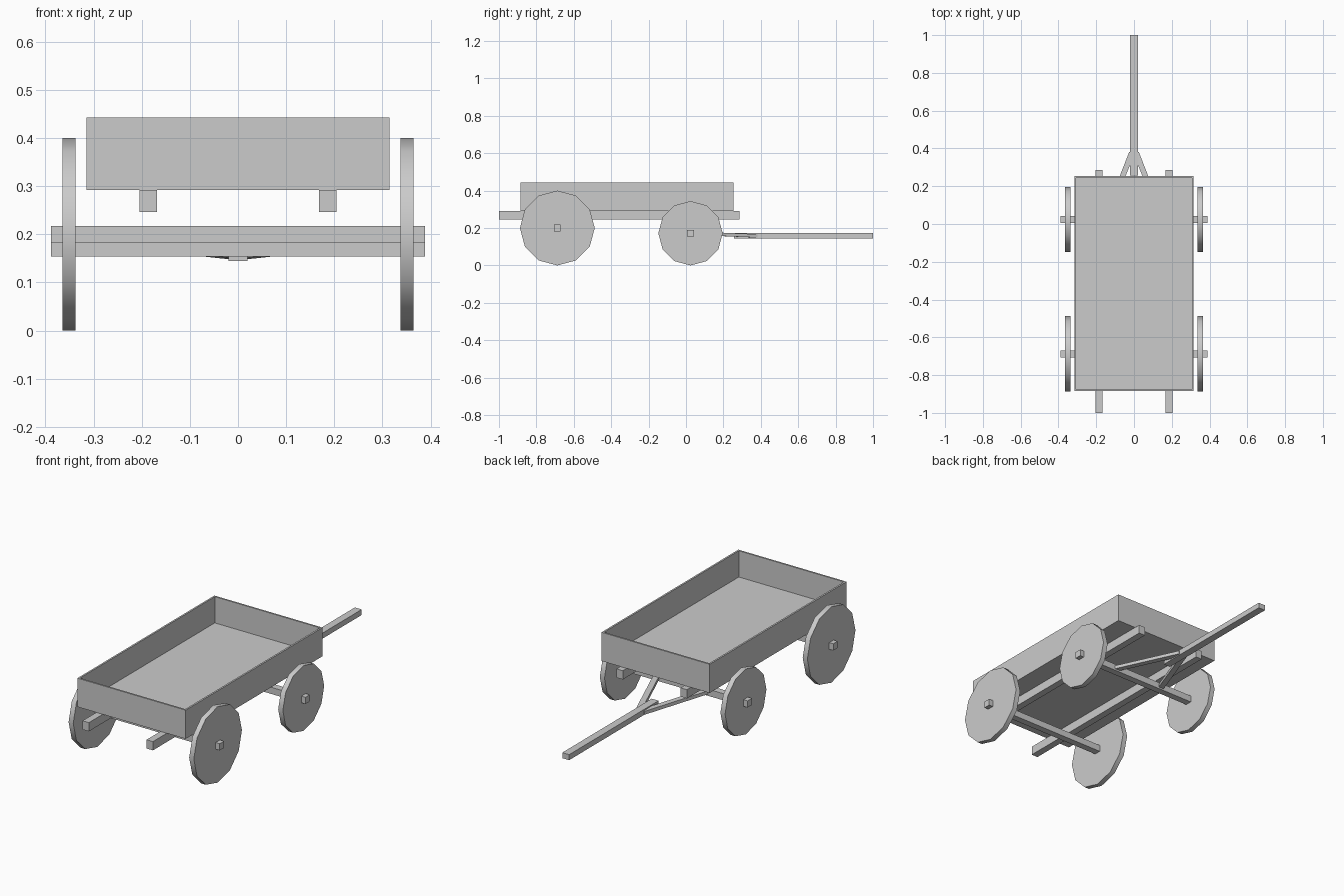
import bpy, bmesh, math
from mathutils import Vector, Matrix

if "Cube" in bpy.data.objects:
    bpy.data.objects.remove(bpy.data.objects["Cube"], do_unlink=True)

# One plain grey material
GREY = (0.6, 0.6, 0.6, 1.0)
grey = bpy.data.materials.new("plain_grey")
grey.use_nodes = True
grey.diffuse_color = GREY
bsdf = next(n for n in grey.node_tree.nodes if n.type == "BSDF_PRINCIPLED")
bsdf.inputs["Base Color"].default_value = GREY


def finish(name, bm):
    """Turn a bmesh into a named, coloured object."""
    bmesh.ops.recalc_face_normals(bm, faces=bm.faces)
    mesh = bpy.data.meshes.new(name)
    bm.to_mesh(mesh)
    bm.free()
    mesh.materials.append(grey)
    obj = bpy.data.objects.new(name, mesh)
    bpy.context.collection.objects.link(obj)
    return obj


def box_mesh(low, high):
    low, high = Vector(low), Vector(high)
    bm = bmesh.new()
    bmesh.ops.create_cube(bm, size=1)
    bmesh.ops.scale(bm, vec=high - low, verts=bm.verts)
    bmesh.ops.translate(bm, vec=(low + high) / 2, verts=bm.verts)
    return bm


def box(name, low, high):
    return finish(name, box_mesh(low, high))


def beam(name, start, end, width, height):
    """Rectangular bar running between two points."""
    start, end = Vector(start), Vector(end)
    along = end - start
    bm = bmesh.new()
    bmesh.ops.create_cube(bm, size=1)
    bmesh.ops.scale(bm, vec=(width, along.length, height), verts=bm.verts)
    forward = along.normalized()
    side = forward.cross(Vector((0, 0, 1))).normalized()
    turn = Matrix((side, forward, side.cross(forward))).transposed().to_4x4()
    bm.transform(Matrix.Translation((start + end) / 2) @ turn)
    return finish(name, bm)


def wheel(name, x, y, radius):
    """Solid twelve-sided disc standing on the ground."""
    bm = bmesh.new()
    bmesh.ops.create_cone(bm, cap_ends=True, segments=12,
                          radius1=radius, radius2=radius, depth=0.027)
    bm.transform(Matrix.Translation((x, y, radius)) @ Matrix.Rotation(math.pi / 2, 4, "Y"))
    obj = finish(name, bm)
    bpy.ops.object.select_all(action="DESELECT")
    obj.select_set(True)
    bpy.context.view_layer.objects.active = obj
    bpy.ops.object.shade_smooth_by_angle(angle=math.radians(40))


# Open wagon bed: box with the top inset and pushed down to the floor
WALL = 0.013
bm = box_mesh((-0.315, -0.885, 0.292), (0.315, 0.253, 0.443))
top = max(bm.faces, key=lambda f: f.calc_center_median().z)
bmesh.ops.inset_region(bm, faces=[top], thickness=WALL)
floor = bmesh.ops.extrude_face_region(bm, geom=[top])["geom"]
bmesh.ops.translate(bm, vec=(0, 0, -0.151 + WALL),
                    verts=[v for v in floor if isinstance(v, bmesh.types.BMVert)])
if top.is_valid:
    bmesh.ops.delete(bm, geom=[top], context="FACES_ONLY")
finish("wagon_bed", bm)

# Axles and wheels
for place, y, radius in (("front", -0.688, 0.2), ("rear", 0.024, 0.172)):
    box(place + "_axle", (-0.388, y - 0.018, radius - 0.0175),
        (0.388, y + 0.018, radius + 0.0175))
    for side, s in (("left", 1), ("right", -1)):
        wheel(f"{place}_{side}_wheel", s * 0.351, y, radius)

# Rails under the bed and braces from the axle to the pole
for side, s in (("left", 1), ("right", -1)):
    box(side + "_rail", (s * 0.1865 - 0.0185, -1, 0.246), (s * 0.1865 + 0.0185, 0.285, 0.292))
    beam(side + "_brace", (s * 0.15, 0.024, 0.173), (s * 0.012, 0.376, 0.158), 0.029, 0.018)

# Draw pole
box("draw_pole", (-0.02, 0.257, 0.145), (0.02, 1, 0.174))
